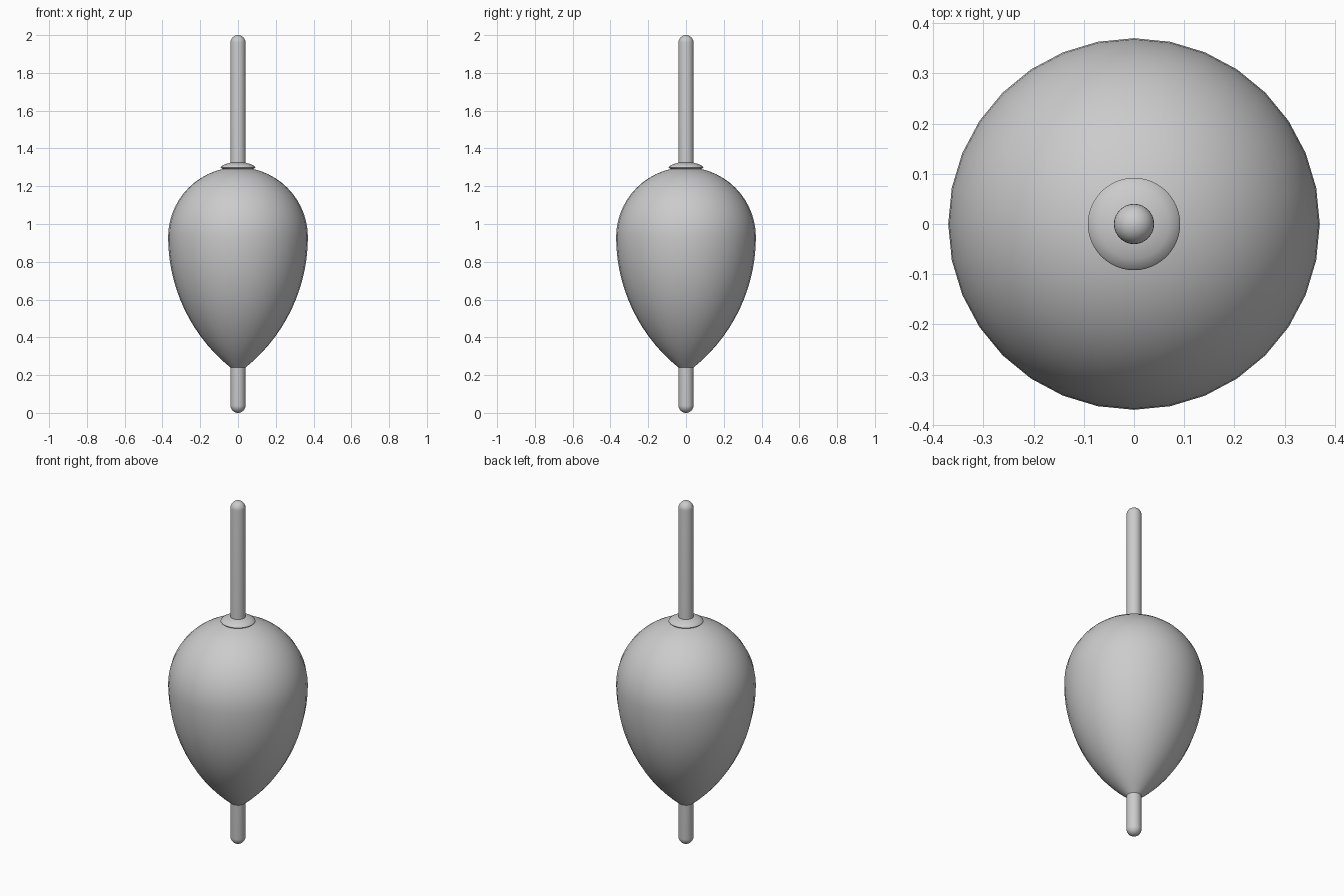
import bpy, math

cube = bpy.data.objects.get("Cube")
if cube:
    bpy.data.objects.remove(cube, do_unlink=True)

# Single grey finish
grey = bpy.data.materials.new("light_grey")
grey.use_nodes = True
colour = (0.6, 0.6, 0.6, 1)
grey.diffuse_color = colour
grey.node_tree.nodes["Principled BSDF"].inputs["Base Color"].default_value = colour


def lathe(name, profile, sides=32):
    """Spin (radius, height) points, listed bottom to top, about z."""
    verts, faces, rings = [], [], []
    for r, z in profile:
        n = 1 if r < 1e-5 else sides
        rings.append([len(verts) + i for i in range(n)])
        for i in range(n):
            a = 2 * math.pi * i / sides
            verts.append((r * math.cos(a), r * math.sin(a), z))
    for lo, hi in zip(rings, rings[1:]):
        for i in range(sides):
            j = (i + 1) % sides
            if len(lo) == 1:
                faces.append((lo[0], hi[j], hi[i]))
            elif len(hi) == 1:
                faces.append((lo[i], lo[j], hi[0]))
            else:
                faces.append((lo[i], lo[j], hi[j], hi[i]))
    mesh = bpy.data.meshes.new(name)
    mesh.from_pydata(verts, [], faces)
    mesh.materials.append(grey)
    obj = bpy.data.objects.new(name, mesh)
    bpy.context.collection.objects.link(obj)
    bpy.ops.object.select_all(action="DESELECT")
    obj.select_set(True)
    bpy.context.view_layer.objects.active = obj
    bpy.ops.object.shade_smooth_by_angle(angle=math.radians(40))
    return obj


def arc(cx, cz, radius, start, end, steps):
    """Profile points on a circle, angles in degrees from horizontal."""
    angles = [math.radians(start + (end - start) * i / steps) for i in range(steps + 1)]
    return [(cx + radius * math.cos(a), cz + radius * math.sin(a)) for a in angles]


# Float body: pointed ogive below, hemisphere above
BODY_R, WAIST, ROD_R, TIP = 0.37, 0.93, 0.04, 0.24
drop, inset = WAIST - TIP, BODY_R - ROD_R
ogive_r = (drop ** 2 + inset ** 2) / (2 * inset)
tip_angle = math.degrees(math.asin(drop / ogive_r))
ogive = arc(BODY_R - ogive_r, WAIST, ogive_r, -tip_angle, 0, 14)
dome = arc(0, WAIST, BODY_R, 0, 90, 14)
lathe("float_body", [(0, TIP)] + ogive + dome[1:])

# Round-ended rod through the whole body
lathe("centre_rod", arc(0, ROD_R, ROD_R, -90, 0, 8) + arc(0, 2 - ROD_R, ROD_R, 0, 90, 8))

# Thin domed collar where the rod enters the top
lathe("collar", [(0, 1.287), (0.075, 1.289), (0.088, 1.295), (0.092, 1.3),
                 (0.088, 1.306), (0.07, 1.316), (0.04, 1.325), (0, 1.327)], 48)
